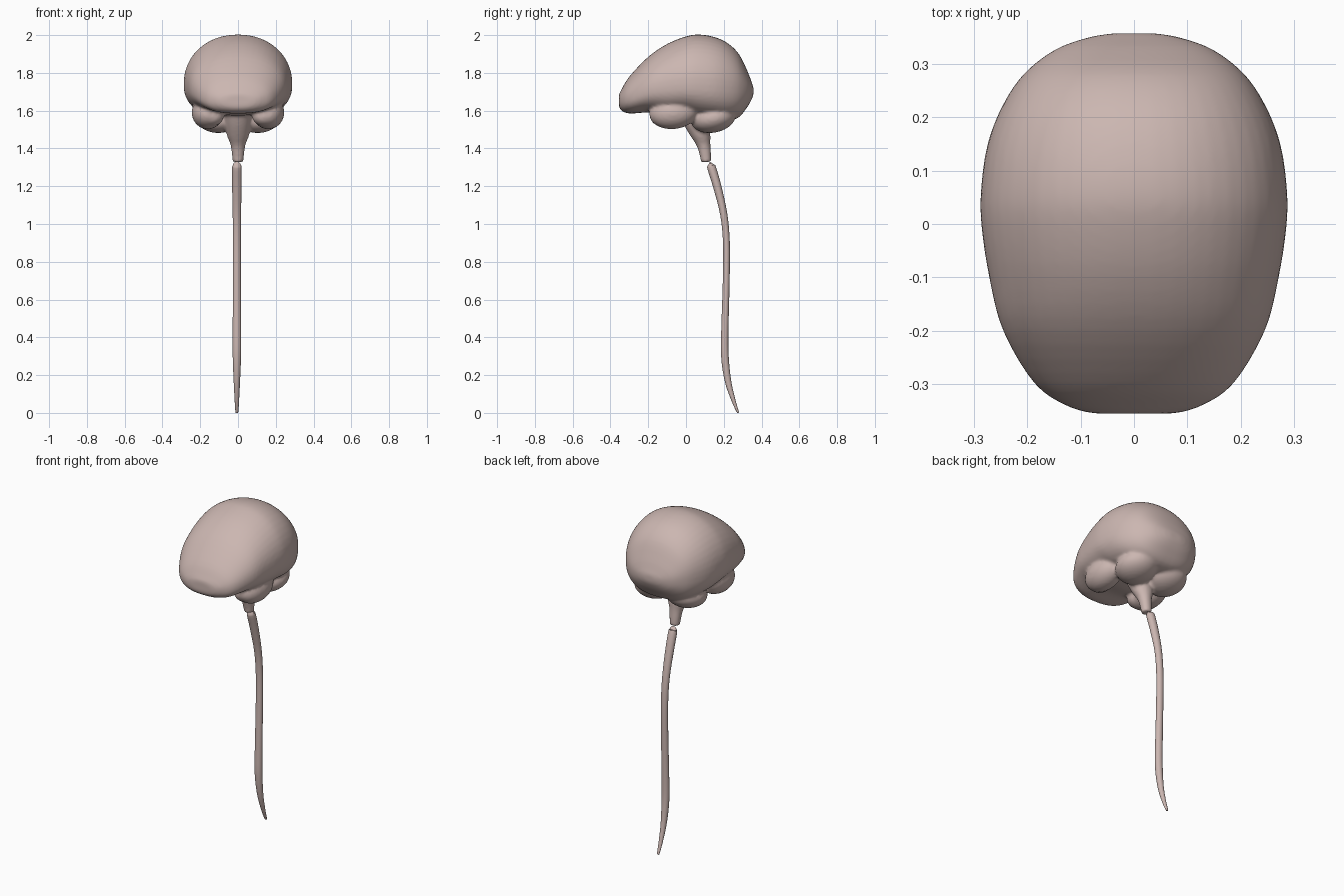
import bpy, bmesh, math
from mathutils import Vector

if "Cube" in bpy.data.objects:
    bpy.data.objects.remove(bpy.data.objects["Cube"])

mat = bpy.data.materials.new("tissue")
mat.diffuse_color = (0.60, 0.47, 0.44, 1)
mat.use_nodes = True
mat.node_tree.nodes["Principled BSDF"].inputs["Base Color"].default_value = mat.diffuse_color


def loft(name, rings):
    """Skin a closed, capped mesh over rings with equal point counts."""
    bm = bmesh.new()
    rows = [[bm.verts.new(p) for p in r] for r in rings]
    n = len(rows[0])
    for a, b in zip(rows, rows[1:]):
        for i in range(n):
            bm.faces.new((a[i], a[(i + 1) % n], b[(i + 1) % n], b[i]))
    bm.faces.new(rows[0])
    bm.faces.new(rows[-1])
    bmesh.ops.recalc_face_normals(bm, faces=bm.faces)
    me = bpy.data.meshes.new(name)
    bm.to_mesh(me)
    bm.free()
    ob = bpy.data.objects.new(name, me)
    bpy.context.collection.objects.link(ob)
    me.materials.append(mat)
    return ob


def spline(rows, steps):
    """Catmull-Rom through rows of numbers."""
    out = []
    for k in range(len(rows) - 1):
        q = [rows[max(0, min(len(rows) - 1, k + d))] for d in (-1, 0, 1, 2)]
        for s in range(steps):
            t = s / steps
            out.append([0.5 * (2 * b + (c - a) * t + (2*a - 5*b + 4*c - d) * t*t
                               + (3*b - a - 3*c + d) * t**3) for a, b, c, d in zip(*q)])
    return out + [list(rows[-1])]


def tube(name, path, steps=4, sides=20):
    """Path rows: y, z, x radius, depth radius; bends in the x = 0 plane."""
    pts = spline(path, steps)
    rings = []
    for i, (y, z, rx, rd) in enumerate(pts):
        a, b = pts[max(i - 1, 0)], pts[min(i + 1, len(pts) - 1)]
        t = Vector((0, b[0] - a[0], b[1] - a[1])).normalized()
        side = Vector((0, -t.z, t.y))
        rings.append([Vector((0, y, z)) + Vector((rx * math.cos(w), 0, 0)) + side * rd * math.sin(w)
                      for w in (math.tau * j / sides for j in range(sides))])
    return loft(name, rings)


def ellipsoid(name, centre, radii, tilt=0):
    bpy.ops.mesh.primitive_uv_sphere_add(segments=32, ring_count=20, location=centre,
                                         rotation=(tilt, 0, 0))
    ob = bpy.context.object
    ob.name, ob.scale = name, radii
    ob.data.materials.append(mat)
    return ob


# cerebrum: y, half width, top, widest height, bottom
stations = [
    (-0.355, 0.07, 1.685, 1.65, 1.625), (-0.343, 0.12, 1.71, 1.66, 1.602),
    (-0.30, 0.185, 1.78, 1.67, 1.585), (-0.20, 0.245, 1.885, 1.71, 1.59),
    (-0.10, 0.271, 1.953, 1.73, 1.575), (0.00, 0.286, 1.993, 1.74, 1.575),
    (0.07, 0.286, 2.003, 1.74, 1.56), (0.15, 0.274, 1.99, 1.735, 1.55),
    (0.22, 0.247, 1.958, 1.73, 1.545), (0.28, 0.207, 1.90, 1.725, 1.565),
    (0.325, 0.15, 1.81, 1.715, 1.62), (0.348, 0.09, 1.75, 1.71, 1.66),
    (0.357, 0.04, 1.725, 1.705, 1.685)]
rings = []
for y, w, top, mid, bot in spline(stations, 4):
    ring = []
    for j in range(48):
        a = math.tau * j / 48
        c, s = math.cos(a), math.sin(a)
        e = 2 / 2.1 if s > 0 else 2 / 2.5
        h = top - mid if s > 0 else mid - bot
        ring.append((w * math.copysign(abs(c) ** e, c), y,
                     mid + h * math.copysign(abs(s) ** e, s)))
    rings.append(ring)
brain = loft("brain", rings)

# temporal lobes, cerebellum halves and brain stem
parts = [brain]
for s in (-1, 1):
    parts.append(ellipsoid("temporal_lobe", (s * 0.16, -0.065, 1.59), (0.085, 0.13, 0.087), 0.12))
    parts.append(ellipsoid("temporal_pole", (s * 0.14, -0.13, 1.57), (0.065, 0.06, 0.052)))
    parts.append(ellipsoid("cerebellum", (s * 0.105, 0.145, 1.56), (0.115, 0.12, 0.076), 0.2))
parts.append(tube("brain_stem", [
    (0.00, 1.64, 0.07, 0.06), (0.045, 1.55, 0.07, 0.062), (0.078, 1.475, 0.060, 0.052),
    (0.093, 1.42, 0.040, 0.037), (0.102, 1.37, 0.033, 0.031), (0.107, 1.328, 0.028, 0.028)]))

# fuse the lobes into one soft surface
bpy.ops.object.select_all(action='DESELECT')
for p in parts:
    p.select_set(True)
bpy.context.view_layer.objects.active = brain
bpy.ops.object.join()
remesh = brain.modifiers.new("fuse", 'REMESH')
remesh.mode, remesh.voxel_size, remesh.use_smooth_shade = 'VOXEL', 0.009, True
soft = brain.modifiers.new("soften", 'SMOOTH')
soft.factor, soft.iterations = 0.5, 5

# spinal cord
cord = tube("spinal_cord", [
    (0.133, 1.308, 0.018, 0.016), (0.135, 1.30, 0.025, 0.023), (0.165, 1.20, 0.025, 0.022),
    (0.200, 1.05, 0.022, 0.019), (0.214, 0.90, 0.021, 0.018), (0.213, 0.70, 0.021, 0.018),
    (0.206, 0.45, 0.022, 0.019), (0.206, 0.30, 0.022, 0.020), (0.222, 0.17, 0.017, 0.017),
    (0.250, 0.07, 0.012, 0.011), (0.273, 0.008, 0.008, 0.006), (0.276, 0.001, 0.004, 0.003)])
cord.location.x = -0.006
bpy.ops.object.select_all(action='DESELECT')
cord.select_set(True)
bpy.context.view_layer.objects.active = cord
bpy.ops.object.shade_smooth_by_angle(angle=math.radians(50))
